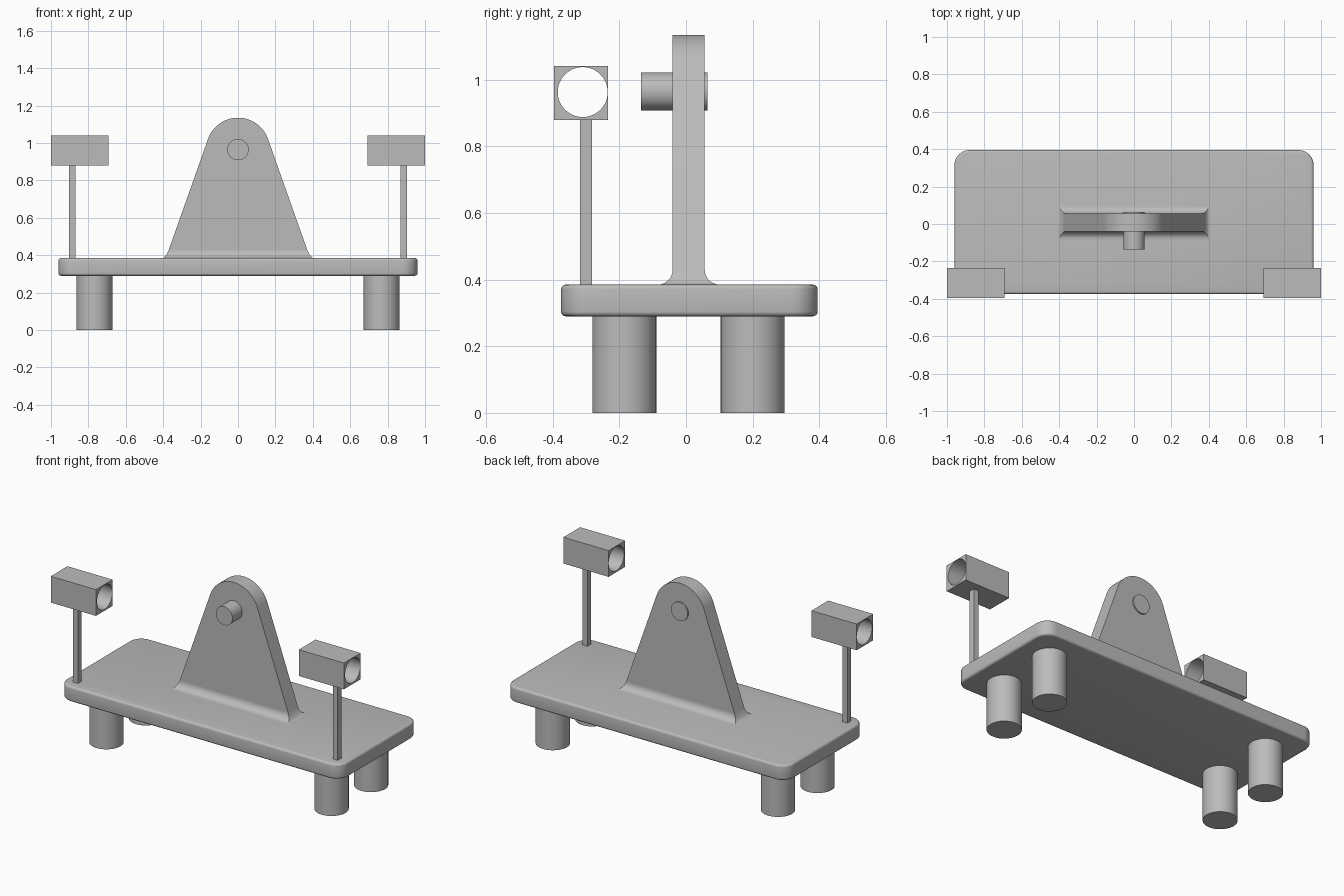
import bpy, bmesh
from math import sin, cos, pi, radians, sqrt
from mathutils import Matrix

if "Cube" in bpy.data.objects:
    bpy.data.objects.remove(bpy.data.objects["Cube"])

grey = bpy.data.materials.new("plain grey")
grey.use_nodes = True
grey.diffuse_color = (0.5, 0.5, 0.5, 1)
grey.node_tree.nodes["Principled BSDF"].inputs["Base Color"].default_value = (0.5, 0.5, 0.5, 1)


def finish(name, bm):
    """Turn a bmesh into a shaded object with the grey material."""
    bmesh.ops.recalc_face_normals(bm, faces=bm.faces)
    mesh = bpy.data.meshes.new(name)
    bm.to_mesh(mesh)
    bm.free()
    mesh.materials.append(grey)
    obj = bpy.data.objects.new(name, mesh)
    bpy.context.collection.objects.link(obj)
    bpy.ops.object.select_all(action='DESELECT')
    obj.select_set(True)
    bpy.context.view_layer.objects.active = obj
    bpy.ops.object.shade_smooth_by_angle(angle=radians(30))
    return obj


def box_mesh(low, high):
    bm = bmesh.new()
    size = [h - l for l, h in zip(low, high)]
    mid = [(h + l) / 2 for l, h in zip(low, high)]
    bmesh.ops.create_cube(bm, size=1, matrix=Matrix.Translation(mid) @ Matrix.Diagonal((*size, 1)))
    return bm


def cylinder(name, radius, length, matrix):
    bm = bmesh.new()
    bmesh.ops.create_cone(bm, cap_ends=True, segments=48, radius1=radius, radius2=radius,
                          depth=length, matrix=matrix)
    return finish(name, bm)


def loft(bm, loops, closed=False):
    """Join matching rings of points with quads."""
    rings = [[bm.verts.new(p) for p in loop] for loop in loops]
    pairs = list(zip(rings, rings[1:]))
    if closed:
        pairs.append((rings[-1], rings[0]))
    for a, b in pairs:
        for i in range(len(a)):
            j = (i + 1) % len(a)
            bm.faces.new((a[i], a[j], b[j], b[i]))
    return rings


# Base slab: rounded corners, then softened rims
BASE_TOP = 0.385
bm = box_mesh((-0.96, -0.375, 0.29), (0.96, 0.395, BASE_TOP))
uprights = [e for e in bm.edges if abs(e.verts[0].co.z - e.verts[1].co.z) > 0.01]
bmesh.ops.bevel(bm, geom=uprights, offset=0.08, segments=10, profile=0.5, affect='EDGES')
rims = [e for e in bm.edges if abs(e.verts[0].co.z - e.verts[1].co.z) < 0.01]
bmesh.ops.bevel(bm, geom=rims, offset=0.014, segments=4, profile=0.5, affect='EDGES')
finish("base_slab", bm)

# Lug plate: tapered outline with a round top, and a flared foot
FRONT, BACK, FLARE = -0.04, 0.056, 0.045
PIN_Z, TOP_R, TILT = 0.965, 0.17, radians(19.5)
tangent_x, tangent_z = TOP_R * cos(TILT), PIN_Z + TOP_R * sin(TILT)


def half_width(z):
    return tangent_x + (tangent_z - z) * sin(TILT) / cos(TILT)


foot_z = BASE_TOP + FLARE
outline = [(-half_width(foot_z), foot_z), (half_width(foot_z), foot_z)]
for i in range(33):
    a = TILT + (pi - 2 * TILT) * i / 32
    outline.append((TOP_R * cos(a), PIN_Z + TOP_R * sin(a)))
bm = bmesh.new()
for ring in loft(bm, [[(x, y, z) for x, z in outline] for y in (FRONT, BACK)]):
    bm.faces.new(ring)
foot = []
for i in range(9):
    a = pi / 2 * i / 8
    z = BASE_TOP + FLARE * (1 - cos(a))
    out = FLARE * (1 - sin(a))
    w = half_width(z) + out * 0.4
    foot.append([(-w, FRONT - out, z), (w, FRONT - out, z), (w, BACK + out, z), (-w, BACK + out, z)])
loft(bm, foot)
finish("lug_plate", bm)

# Pin through the lug
cylinder("lug_pin", 0.057, 0.2,
         Matrix.Translation((0, -0.035, PIN_Z)) @ Matrix.Rotation(pi / 2, 4, 'X'))

for side, s in (("left", 1), ("right", -1)):
    # Legs
    for place, y in (("front", -0.185), ("back", 0.2)):
        cylinder(f"{place}_{side}_leg", 0.096, 0.29, Matrix.Translation((s * 0.768, y, 0.145)))

    # Post
    x0, x1 = sorted((s * 0.87, s * 0.903))
    finish(f"{side}_post", box_mesh((x0, -0.318, BASE_TOP), (x1, -0.282, 0.88)))

    # Square housing with a round bore along x
    cy, cz, half = -0.315, 0.96, 0.081
    square, circle = [], []
    for i in range(48):
        c, d = cos(2 * pi * i / 48), sin(2 * pi * i / 48)
        k = half / max(abs(c), abs(d))
        square.append((cy + k * c, cz + k * d))
        circle.append((cy + 0.005 + 0.075 * c, cz + 0.003 + 0.075 * d))
    near, far = s * 0.692, s * 1.0
    bm = bmesh.new()
    loft(bm, [[(x, y, z) for y, z in shape] for x, shape in
              ((near, square), (far, square), (far, circle), (near, circle))], closed=True)
    finish(f"{side}_housing", bm)
